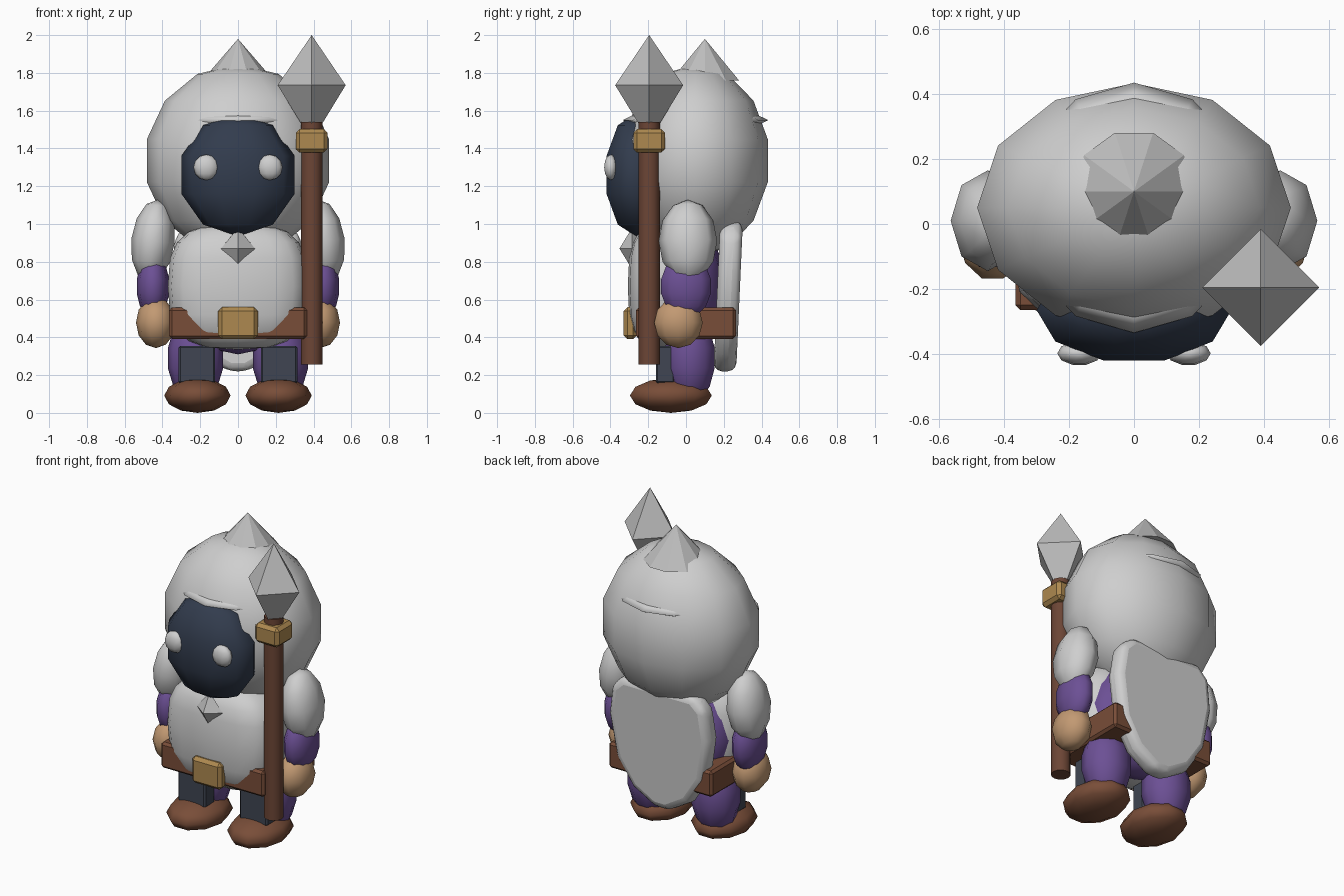
import bpy, bmesh, math
from mathutils import Vector

if "Cube" in bpy.data.objects:
    bpy.data.objects.remove(bpy.data.objects["Cube"], do_unlink=True)


def material(name, rgb):
    m = bpy.data.materials.new(name)
    m.use_nodes = True
    m.diffuse_color = (*rgb, 1)
    m.node_tree.nodes["Principled BSDF"].inputs["Base Color"].default_value = (*rgb, 1)
    return m


WHITE = material("pale cloth", (0.62, 0.62, 0.62))
METAL = material("grey metal", (0.52, 0.52, 0.52))
NAVY = material("dark navy", (0.032, 0.045, 0.075))
SLATE = material("slate", (0.05, 0.06, 0.085))
PURPLE = material("purple cloth", (0.15, 0.08, 0.3))
BROWN = material("brown leather", (0.19, 0.075, 0.04))
WOOD = material("dark wood", (0.15, 0.06, 0.036))
GOLD = material("gold", (0.42, 0.25, 0.08))
SKIN = material("skin", (0.54, 0.32, 0.17))


def finish(bm, name, mat, smooth, rot=(0, 0, 0), loc=(0, 0, 0)):
    bmesh.ops.recalc_face_normals(bm, faces=bm.faces)
    mesh = bpy.data.meshes.new(name)
    bm.to_mesh(mesh)
    bm.free()
    mesh.materials.append(mat)
    obj = bpy.data.objects.new(name, mesh)
    bpy.context.collection.objects.link(obj)
    obj.location, obj.rotation_euler = loc, rot
    for p in mesh.polygons:
        p.use_smooth = smooth
    return obj


def lathe(name, mat, loc, profile, segs, size=(1, 1, 1), smooth=False, power=1, rot=(0, 0, 0)):
    """Spin (radius, height) pairs about z; power below 1 squares the shape."""
    def squash(v):
        return math.copysign(abs(v) ** power, v)
    bm = bmesh.new()
    rings = []
    for r, z in profile:
        ring = []
        for i in range(segs):
            a = math.tau * i / segs
            p = (squash(r * math.cos(a)), squash(r * math.sin(a)), squash(z))
            ring.append(bm.verts.new([c * s for c, s in zip(p, size)]))
        rings.append(ring)
    for low, high in zip(rings, rings[1:]):
        for i in range(segs):
            j = (i + 1) % segs
            bm.faces.new((low[i], low[j], high[j], high[i]))
    for (r, z), ring in ((profile[0], rings[0]), (profile[-1], rings[-1])):
        if r > 0:
            bm.faces.new(ring)
    bmesh.ops.remove_doubles(bm, verts=bm.verts, dist=1e-5)
    return finish(bm, name, mat, smooth, rot, loc)


def ball(name, mat, loc, size, segs=10, rings=6, power=1, rot=(0, 0, 0)):
    prof = []
    for k in range(rings + 1):
        a = math.pi * (k / rings - 0.5)
        prof.append((0 if k in (0, rings) else math.cos(a), math.sin(a)))
    return lathe(name, mat, loc, prof, segs, size, True, power, rot)


def bevel(obj, width, segments):
    mod = obj.modifiers.new("rounded edges", "BEVEL")
    mod.width, mod.segments = width, segments
    mod.limit_method = "ANGLE"


def box(name, mat, loc, size, width=0.015):
    bm = bmesh.new()
    bmesh.ops.create_cube(bm, size=1)
    bmesh.ops.scale(bm, vec=Vector(size), verts=bm.verts)
    obj = finish(bm, name, mat, False, loc=loc)
    bevel(obj, width, 1)
    return obj


# Hooded head with spike and a fold line
ball("hood", WHITE, (0, 0.05, 1.335), (0.495, 0.393, 0.51), 12, 7)
ball("hood_fold", WHITE, (0, 0.05, 1.55), (0.36, 0.385, 0.05), 12, 6)
lathe("hood_spike", METAL, (0, 0.1, 0), [(0.19, 1.76), (0, 1.98)], 10)
ball("face", NAVY, (0, -0.265, 1.26), (0.315, 0.172, 0.325), 10, 5)

# Torso, tabard and chest gem
ball("torso", PURPLE, (0, 0, 0.66), (0.34, 0.21, 0.35), 12, 8)
ball("tabard", WHITE, (0, -0.1, 0.67), (0.372, 0.208, 0.335), 16, 10, power=0.68)
lathe("chest_gem", METAL, (0, -0.285, 0.87), [(0, -0.11), (0.09, 0), (0, 0.11)], 4, (1, 0.75, 1))

# Belt and buckle
box("belt", BROWN, (0, 0, 0.475), (0.73, 0.53, 0.165))
box("buckle", GOLD, (0, -0.295, 0.475), (0.21, 0.07, 0.17), 0.02)

# Cape: half outline mirrored, extruded and bevelled, leaning in at the hem
half = [(0.05, 0.22), (0.2, 0.31), (0.31, 0.48), (0.355, 0.75), (0.33, 0.94), (0.25, 1.015)]
outline = half + [(-x, z) for x, z in reversed(half)]
bm = bmesh.new()
front, back = ([bm.verts.new((x, y + 0.045 * (z - 0.65), z)) for x, z in outline]
               for y in (0.165, 0.285))
bm.faces.new(front)
bm.faces.new(back)
for i in range(len(outline)):
    j = (i + 1) % len(outline)
    bm.faces.new((front[i], front[j], back[j], back[i]))
bevel(finish(bm, "cape", WHITE, True), 0.045, 3)

# Paired parts
for side, s in (("left", 1), ("right", -1)):
    ball(side + "_eye", WHITE, (0.168 * s, -0.398, 1.3), (0.068, 0.037, 0.068), 10, 6)
    ball(side + "_shoulder", WHITE, (0.45 * s, 0.01, 0.91), (0.115, 0.155, 0.22), 8, 6,
         rot=(0, -0.12 * s, 0))
    ball(side + "_sleeve", PURPLE, (0.45 * s, 0.0, 0.67), (0.088, 0.142, 0.17), 10, 7)
    ball(side + "_hand", SKIN, (0.435 * s, -0.04, 0.478), (0.105, 0.135, 0.135), 10, 6)
    ball(side + "_leg", PURPLE, (0.225 * s, 0.02, 0.29), (0.15, 0.142, 0.24), 10, 7)
    box(side + "_shin_guard", SLATE, (0.218 * s, -0.11, 0.255), (0.195, 0.1, 0.2), 0.01)
    ball(side + "_boot", BROWN, (0.215 * s, -0.08, 0.092), (0.175, 0.228, 0.092), 10, 6)

# Spear
SPEAR = (0.39, -0.195, 0)
lathe("spear_shaft", WOOD, SPEAR, [(0.057, 0.255), (0.057, 1.54)], 12)
box("spear_collar", GOLD, (0.39, -0.195, 1.44), (0.168, 0.168, 0.125), 0.02)
lathe("spear_head", METAL, SPEAR, [(0.055, 1.53), (0.18, 1.735), (0, 2.0)], 4)

bpy.ops.object.select_all(action="DESELECT")
for o in bpy.context.collection.objects:
    if o.name in ("cape", "spear_shaft"):
        o.select_set(True)
        bpy.context.view_layer.objects.active = o
bpy.ops.object.shade_smooth_by_angle(angle=math.radians(40))
